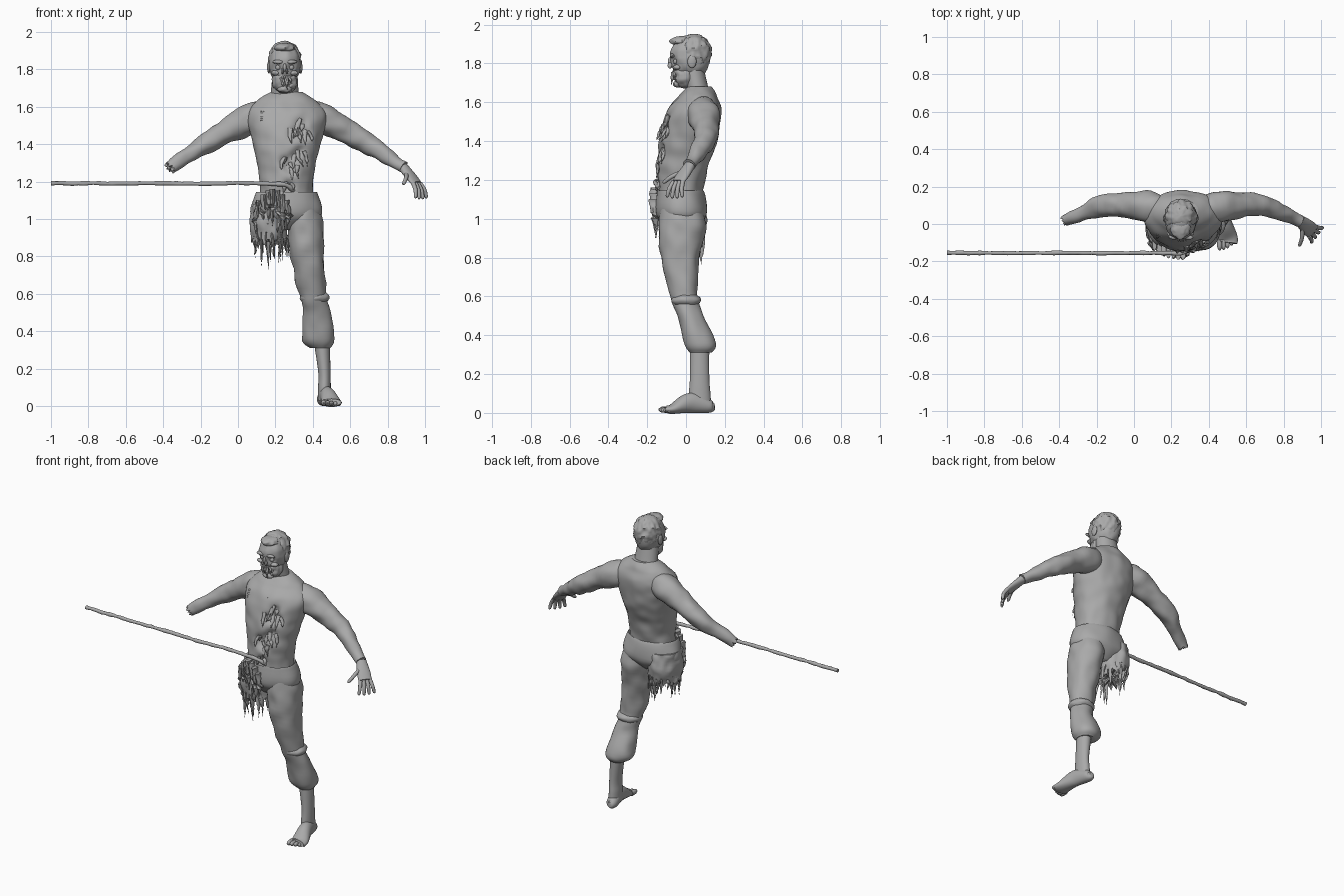
import bpy, bmesh, math, random
from mathutils import Vector, noise

random.seed(4)
if "Cube" in bpy.data.objects:
    bpy.data.objects.remove(bpy.data.objects["Cube"])

grey = bpy.data.materials.new("plain grey")
grey.use_nodes = True
grey.diffuse_color = (.4, .4, .4, 1)
grey.node_tree.nodes["Principled BSDF"].inputs["Base Color"].default_value = grey.diffuse_color

UP = Vector((0, 0, 1))
FORWARD = Vector((0, -1, 0))
middle = .26


def ring(x=middle, y=0, z=0, wide=.01, deep=None):
    """One elliptical cross-section: its centre and its two half sizes."""
    return Vector((x, y, z, wide, wide if deep is None else deep))


def around(centre, wide, deep=None):
    return ring(*centre, wide, deep)


def smooth_rows(rings, steps):
    """Catmull-Rom interpolation from each cross-section to the next."""
    rows = []
    last = len(rings) - 1
    for i in range(last):
        start, end = rings[i], rings[i + 1]
        leave = (end - rings[max(i - 1, 0)]) / 2
        arrive = (rings[min(i + 2, last)] - start) / 2
        for step in range(steps):
            t = step / steps
            ease = t * t * (3 - 2 * t)
            rows.append(start.lerp(end, ease) + leave * t * (1 - t) ** 2 - arrive * t * t * (1 - t))
    return rows + [rings[last]]


def loft(name, rings, level=False, sides=32, steps=6, rough=0, grain=20, ragged=0, dents=()):
    """Skin over cross-sections, kept level or turned along their path."""
    bm = bmesh.new()
    rows = smooth_rows(rings, steps)
    loops = []
    for i, row in enumerate(rows):
        centre, wide, deep = row.to_3d(), max(row[3], .001), max(row[4], .001)
        across, over, along = Vector((1, 0, 0)), -FORWARD, -UP
        if not level:
            along = (rows[min(i + 1, len(rows) - 1)] - rows[max(i - 1, 0)]).to_3d().normalized()
            across = along.cross(UP)
            across = across.normalized() if across.length > .001 else Vector((1, 0, 0))
            over = across.cross(along)
        loop = []
        for side in range(sides):
            angle = math.tau * side / sides
            point = centre + across * wide * math.cos(angle) + over * deep * math.sin(angle)
            point += (point - centre).normalized() * noise.noise(point * grain) * rough
            if row is rows[-1]:
                point += along * random.uniform(-ragged, ragged)
            for pit, size in dents:
                if point.y < centre.y:
                    gap = (point.xz - pit.xz).length / size
                    point.y += size * math.exp(-gap * gap)
            loop.append(bm.verts.new(point))
        loops.append(loop)
    for low, high in zip(loops, loops[1:]):
        for side in range(sides):
            bm.faces.new((low[side - 1], low[side], high[side], high[side - 1]))
    for loop in (loops[0], loops[-1]):
        hub = bm.verts.new(sum((v.co for v in loop), Vector((0, 0, 0))) / sides)
        for side in range(sides):
            bm.faces.new((loop[side - 1], loop[side], hub))
    bmesh.ops.recalc_face_normals(bm, faces=bm.faces)
    mesh = bpy.data.meshes.new(name)
    bm.to_mesh(mesh)
    bm.free()
    mesh.materials.append(grey)
    part = bpy.data.objects.new(name, mesh)
    bpy.context.collection.objects.link(part)
    bpy.ops.object.select_all(action="DESELECT")
    part.select_set(True)
    bpy.context.view_layer.objects.active = part
    bpy.ops.object.shade_smooth_by_angle(angle=math.radians(45))
    bpy.context.view_layer.update()
    return part


def blob(name, centre, wide, deep, high, **options):
    """Ellipsoid built from level cross-sections."""
    turns = [math.pi * k / 12 for k in range(13)]
    return loft(name, [around(centre - UP * high * math.cos(t), wide * math.sin(t), deep * math.sin(t))
                       for t in turns], level=True, steps=2, **options)


def shred(name, start, end, wide, thick=.006):
    """Tattered strip tapering to a point."""
    bend = start.lerp(end, .5) + Vector((random.uniform(-wide, wide) / 2, 0, 0))
    loft(name, [around(start, wide, thick), around(bend, wide * .7, thick), around(end, 0)],
         sides=10, rough=wide / 3, grain=50)


def front_of(part, x, z):
    """Point on the front surface of a part."""
    hit, place, normal, face = part.ray_cast(Vector((x, -1, z)), -FORWARD)
    return place if hit else Vector((x, 0, z))


def jitter(amount):
    return Vector((random.uniform(-amount, amount), 0, random.uniform(-amount, amount)))


# Torso, with wounds running from the left breast down to the navel
breast, navel = Vector((.36, 0, 1.54)), Vector((.25, 0, 1.2))
wounds = [breast.lerp(navel, k / 9) + jitter(.04) for k in range(10)]
torso = loft("torso", [
    ring(y=-.03, z=1.1, wide=.14, deep=.11),
    ring(y=-.02, z=1.25, wide=.15, deep=.13),
    ring(y=.01, z=1.4, wide=.18, deep=.15),
    ring(y=.04, z=1.55, wide=.21, deep=.14),
    ring(y=.06, z=1.63, wide=.16, deep=.1),
    ring(y=.07, z=1.68, wide=.08, deep=.06)],
    level=True, sides=72, steps=12, rough=.008, grain=14, dents=[(w, .025) for w in wounds])
for wound in wounds:
    for strip in range(2):
        start = wound + jitter(.03)
        end = start + jitter(.03) - UP * .06
        start, end = front_of(torso, start.x, start.z), front_of(torso, end.x, end.z)
        shred("torn_flesh", start, end + FORWARD * .015, .014, .008)
for k in range(3):
    height = 1.57 - k * .02
    shred("chest_scar", front_of(torso, .12, height), front_of(torso, .28, height), .005)

# Neck and skull
skull = Vector((.25, .02, 1.83))
nape = Vector((.25, .07, 1.62))
loft("neck", [around(nape, .08, .06), around(nape.lerp(skull, .4), .072, .058), around(skull, .06)], level=True)
sockets = [(skull + Vector((side * .035, 0, -.02)), .02) for side in (-1, 1)]
head = blob("head", skull, .084, .103, .117, sides=64, rough=.006, grain=30, dents=sockets)
jaw_centre = skull + Vector((0, -.02, -.09))
mouth = [(jaw_centre + Vector((.01, 0, -.01)), .025)]
blob("jaw", jaw_centre, .068, .073, .07, sides=64, rough=.008, grain=40, dents=mouth)
blob("hair", skull + Vector((0, .022, .025)), .086, .088, .098, sides=64, rough=.013, grain=45)
blob("forelock", skull + Vector((0, -.04, .085)), .055, .06, .026, rough=.012, grain=45)

# Face
for side in (-1, 1):
    def face_spot(out, up):
        return front_of(head, skull.x + side * out, skull.z + up)
    blob("ear", skull + Vector((side * .085, .01, -.02)), .009, .022, .033, rough=.003)
    blob("eyeball", face_spot(.035, -.02), .014, .012, .014)
    blob("brow", face_spot(.035, .01), .03, .013, .011, rough=.005, grain=50)
    blob("cheekbone", face_spot(.05, -.05), .022, .02, .014, rough=.006, grain=50)
    blob("nostril_rim", face_spot(.012, -.04) + FORWARD * .01, .007, .012, .016, rough=.004)
blob("nose_bridge", front_of(head, skull.x, skull.z - .02), .009, .013, .022)
blob("chin", jaw_centre + Vector((0, -.04, -.045)), .038, .025, .02, rough=.008, grain=50)
for k in range(-3, 4):
    turn = k * .3
    for row in (-1, 1):
        bite = jaw_centre + Vector((math.sin(turn) * .04, -math.cos(turn) * .065, row * .016))
        blob("tooth", bite, .006, .006, .01, sides=12)
    shred("lip_shred", bite + FORWARD * .006, bite + jitter(.02) + FORWARD * .01 - UP * .05, .008)

# Mirrored sleeves, the right one ending in a ragged cut
for side, name in ((-1, "right_arm"), (1, "left_arm")):
    def joint(reach, y, z, thick):
        return ring(middle + side * reach, y, z, thick)
    wrist = joint(.625, .02, 1.275, .031)
    loft(name, [joint(.08, .07, 1.56, .06), joint(.18, .09, 1.54, .083), joint(.31, .1, 1.475, .066),
                joint(.42, .1, 1.41, .058), joint(.53, .06, 1.34, .042), wrist],
         rough=.01, grain=16, ragged=.015 if side < 0 else 0)
    if side < 0:
        blob("arm_bone", wrist.to_3d(), .014, .014, .014, rough=.006, grain=50)

# Left hand, spread and reaching down
wrist = wrist.to_3d()
knuckles = wrist + Vector((.07, -.06, -.085))
spread = Vector((.6, .8, 0))
loft("left_hand", [around(wrist, .03, .025), around(wrist.lerp(knuckles, .6), .041, .02),
                   around(knuckles, .04, .014)])


def finger(name, base, tip):
    bend = base.lerp(tip, .5) + Vector((.005, -.004, .004))
    loft(name, [around(base, .012), around(bend, .011), around(base.lerp(tip, .9), .009), around(tip, .003)],
         sides=14)


for k in (-1.5, -.5, .5, 1.5):
    finger("finger", knuckles + spread * k * .02, knuckles + spread * k * .033 + Vector((.026, -.02, -.086 + .005 * abs(k))))
finger("thumb", wrist.lerp(knuckles, .4) - spread * .02, wrist + Vector((0, -.14, -.09)))

# Trousers: seat, whole left leg and torn right stump
seat = loft("trouser_seat", [
    ring(y=-.03, z=1.12, wide=.15, deep=.11),
    ring(y=-.03, z=1.14, wide=.165, deep=.12),
    ring(y=-.02, z=1.02, wide=.19, deep=.128),
    ring(y=-.02, z=.94, wide=.08, deep=.06)], level=True, sides=48, rough=.006, grain=12)
calf_back = .07
loft("left_trouser_leg", [
    ring(x=.35, y=-.02, z=1.05, wide=.09, deep=.11),
    ring(x=.36, y=-.02, z=.95, wide=.097, deep=.12),
    ring(x=.37, y=-.03, z=.8, wide=.09, deep=.1),
    ring(x=.4, y=-.01, z=.6, wide=.075, deep=.07),
    ring(x=.42, y=.02, z=.5, wide=.07),
    ring(x=.43, y=calf_back, z=.36, wide=.085),
    ring(x=.44, y=calf_back, z=.31, wide=.055)], level=True, sides=48, rough=.01, grain=13)
blob("knee_fold", Vector((.41, 0, .58)), .08, .075, .04, rough=.006, grain=30)
stump = Vector((.165, -.02, .88))
loft("right_trouser_stump", [around(stump + UP * .2, .09, .11), around(stump + UP * .1, .1, .126),
                             around(stump, .09, .105)],
     level=True, sides=64, rough=.014, grain=22, ragged=.03)
for k in range(18):
    turn = math.tau * k / 18
    hem = stump + Vector((math.cos(turn) * .085, math.sin(turn) * .1, .05))
    shred("torn_cloth", hem, hem + jitter(.02) - UP * random.uniform(.08, .17), .02)
shred("hanging_shred", stump + FORWARD * .07, stump + FORWARD * .06 - UP * .15, .012)

# Skin flaps hanging over the waistband
for k in range(7):
    x = .11 + k * .025
    top = front_of(seat, x, 1.1) + UP * .06 * math.sin(math.pi * k / 6)
    shred("skin_flap", top + FORWARD * .005, top + FORWARD * .005 - UP * random.uniform(.16, .26), .036, .012)

# Long length of gut pulled straight out of the belly
gut = [ring(-1 + k * .2, -.155, 1.19 + .003 * math.sin(k * 3), .011) for k in range(7)]
loft("stretched_gut", gut + [ring(y=-.155, z=1.18, wide=.013), ring(x=.3, y=-.12, z=1.15, wide=.014)],
     sides=14, steps=8, rough=.005, grain=25)

# Bare left shin and foot, with toes shrinking outward
ankle = Vector((.462, .07, .1))
loft("left_shin", [around(ankle + Vector((-.015, 0, .25)), .043, .05), around(ankle + UP * .08, .033, .05),
                   around(ankle, .034, .056), around(ankle - UP * .07, .034, .06)], level=True)
heel, ball = Vector((.455, .147, .034)), Vector((.5, -.1, .02))
loft("left_foot", [around(heel, .012, .015), around(heel + FORWARD * .025, .034, .034),
                   around(heel.lerp(ball, .5) + UP * .025, .04, .052), around(ball - FORWARD * .03, .053, .026),
                   around(ball, .052, .019)])
for k in range(5):
    thick = .017 - .0014 * k
    root = Vector((ball.x + (k - 2) * .021, ball.y + .015, thick))
    tip = root + FORWARD * (.057 - .003 * k * k)
    loft("toe", [around(root, thick * .8, thick), around(root.lerp(tip, .7), thick * .75, thick * .9),
                 around(tip, .003)], sides=14)
